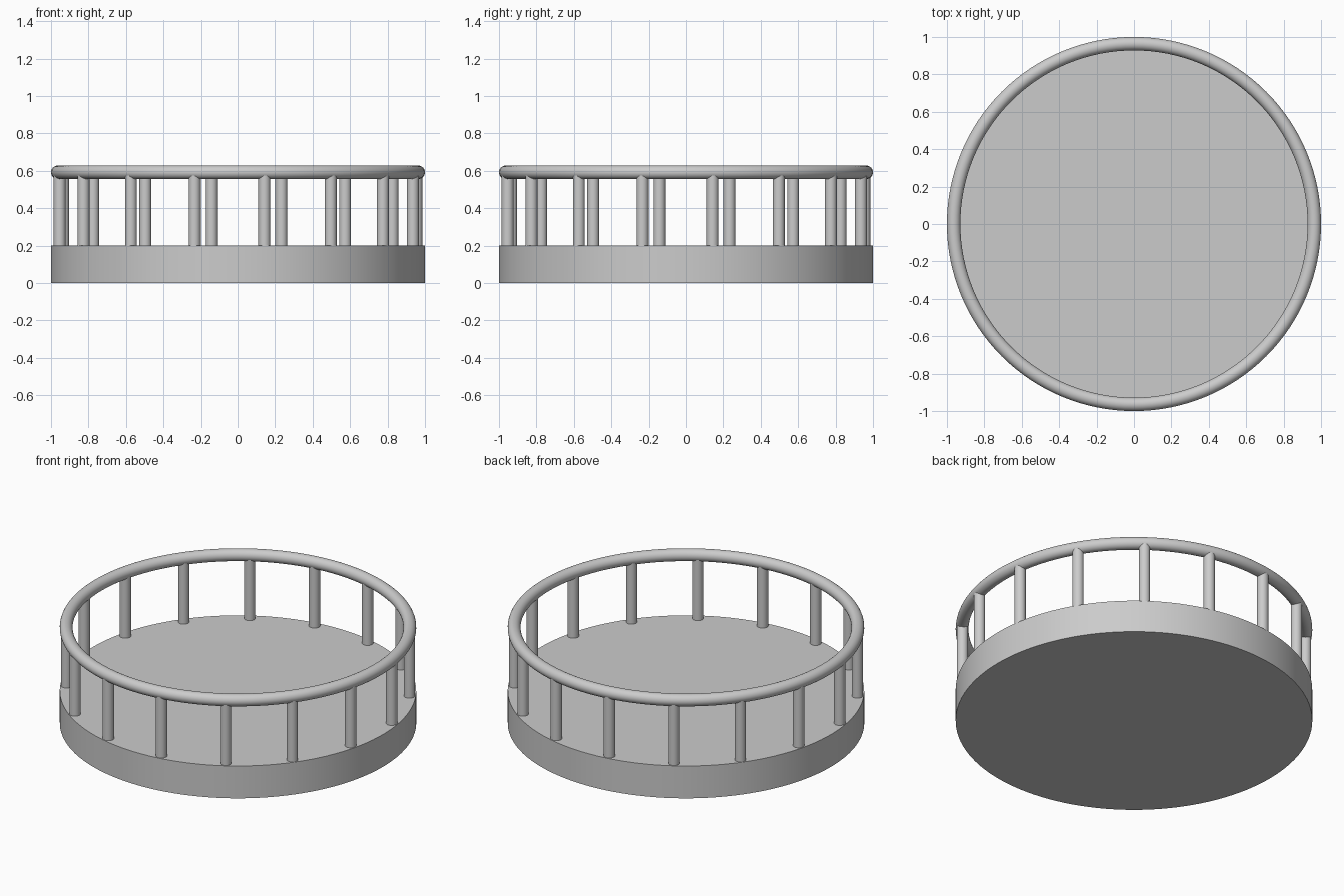
import bpy
from math import cos, sin, radians, tau

cube = bpy.data.objects.get("Cube")
if cube:
    bpy.data.objects.remove(cube, do_unlink=True)

grey = bpy.data.materials.new("light_grey")
grey.use_nodes = True
colour = (0.6, 0.6, 0.6, 1)
grey.diffuse_color = colour
grey.node_tree.nodes["Principled BSDF"].inputs["Base Color"].default_value = colour

DECK_TOP = 0.2
RAIL_Z = 0.592
RAIL_R = 0.036
RING = 1 - RAIL_R
POSTS = 16


def finish(name):
    obj = bpy.context.object
    obj.name = name
    obj.data.materials.append(grey)
    bpy.ops.object.shade_smooth_by_angle(angle=radians(35))
    return obj


def cylinder(name, radius, bottom, top, x=0, y=0, sides=32):
    bpy.ops.mesh.primitive_cylinder_add(
        vertices=sides, radius=radius, depth=top - bottom,
        location=(x, y, (bottom + top) / 2))
    return finish(name)


# Round deck
cylinder("deck", 1, 0, DECK_TOP, sides=128)

# Tubular handrail
bpy.ops.mesh.primitive_torus_add(
    major_radius=RING, minor_radius=RAIL_R, major_segments=128,
    minor_segments=32, location=(0, 0, RAIL_Z))
finish("handrail")

# Evenly spaced posts, ending inside the handrail
for i in range(POSTS):
    a = radians(8.5) + tau * i / POSTS
    cylinder(f"post_{i + 1}", 0.032, DECK_TOP, RAIL_Z,
             RING * cos(a), RING * sin(a))
